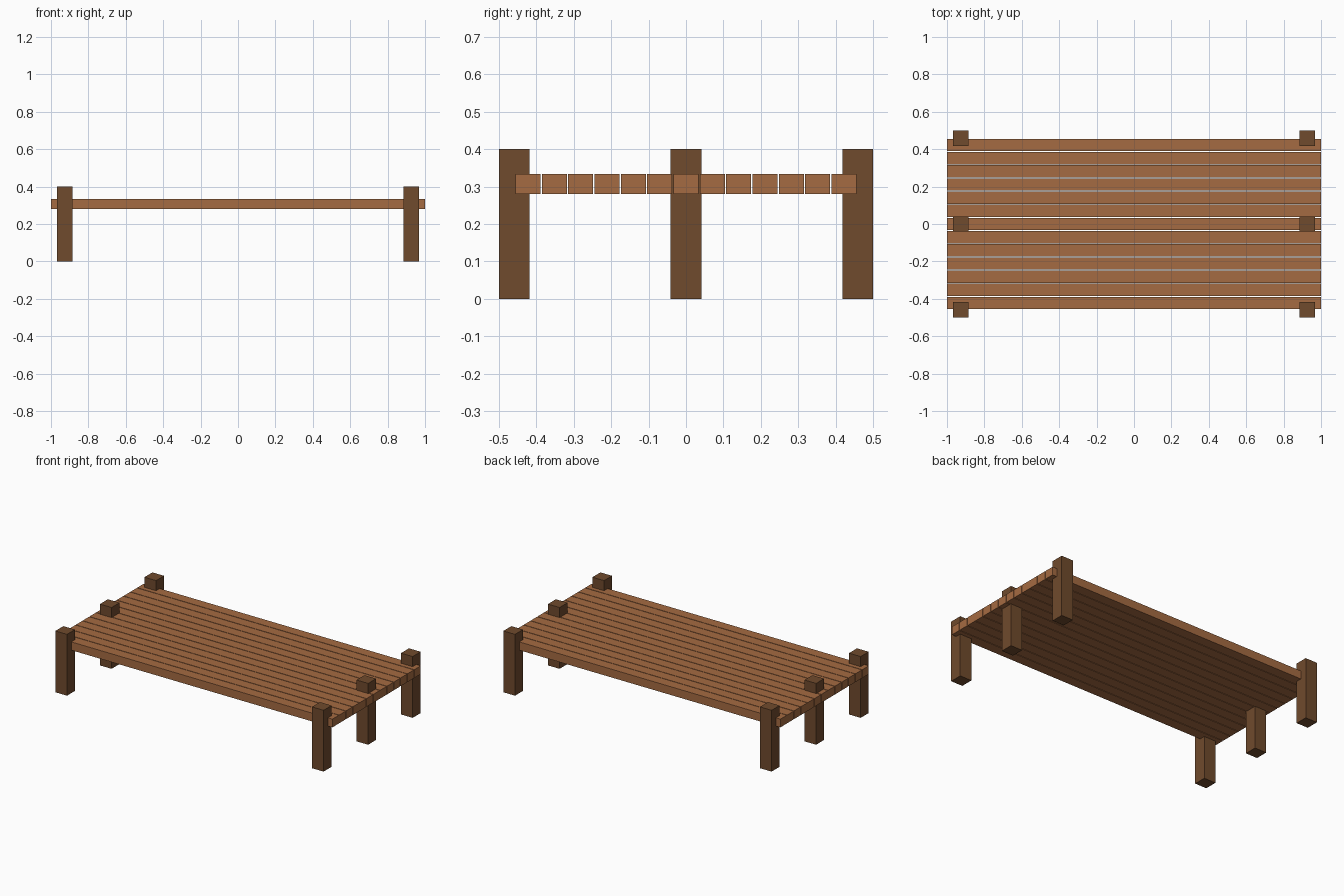
import bpy

if "Cube" in bpy.data.objects:
    bpy.data.objects.remove(bpy.data.objects["Cube"])


def material(name, rgb):
    m = bpy.data.materials.new(name)
    m.diffuse_color = (*rgb, 1.0)
    m.use_nodes = True
    m.node_tree.nodes["Principled BSDF"].inputs["Base Color"].default_value = m.diffuse_color
    return m


plank_wood = material("light brown wood", (0.376, 0.147, 0.054))
post_wood = material("dark brown wood", (0.162, 0.069, 0.026))


def box(name, centre, size, mat):
    bpy.ops.mesh.primitive_cube_add(size=1, location=centre)
    ob = bpy.context.object
    ob.name = name
    ob.scale = size
    bpy.ops.object.transform_apply(location=False, rotation=False, scale=True)
    ob.data.materials.append(mat)
    return ob


# Deck: thirteen long planks with narrow gaps
COUNT, PITCH, WIDTH = 13, 0.0704, 0.0665
for i in range(COUNT):
    y = (i - (COUNT - 1) / 2) * PITCH
    box(f"plank_{i + 1}", (0, y, 0.307), (2.0, WIDTH, 0.054), plank_wood)

# Posts: three at each end, passing through the deck
for side, sx in (("left", -1), ("right", 1)):
    for row, y in (("front", -0.459), ("middle", 0), ("back", 0.459)):
        box(f"{row}_{side}_post", (sx * 0.926, y, 0.2), (0.084, 0.082, 0.4), post_wood)
